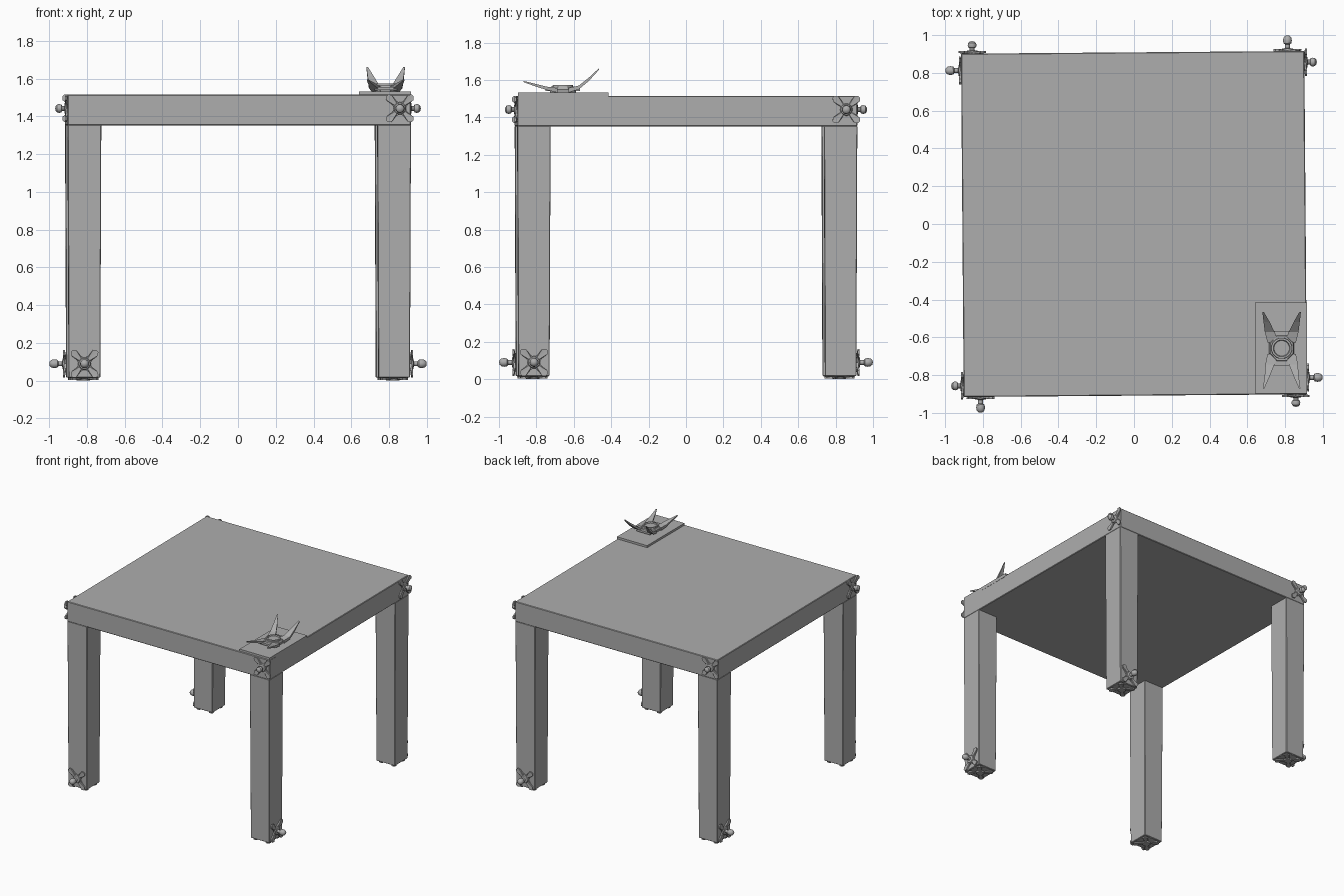
import bpy, bmesh, math
from mathutils import Matrix, Vector

if "Cube" in bpy.data.objects:
    bpy.data.objects.remove(bpy.data.objects["Cube"])

grey = bpy.data.materials.new("mid grey")
grey.diffuse_color = (0.42, 0.42, 0.42, 1)
grey.use_nodes = True
grey.node_tree.nodes["Principled BSDF"].inputs["Base Color"].default_value = grey.diffuse_color

TILT = math.radians(0.45)      # whole table sits very slightly turned
TURN = Matrix.Rotation(TILT, 4, 'Z')


def finish(name, bm, matrix=Matrix(), smooth=False):
    bm.transform(matrix)
    bmesh.ops.recalc_face_normals(bm, faces=bm.faces[:])
    mesh = bpy.data.meshes.new(name)
    bm.to_mesh(mesh)
    bm.free()
    mesh.materials.append(grey)
    ob = bpy.data.objects.new(name, mesh)
    bpy.context.collection.objects.link(ob)
    if smooth:
        bpy.ops.object.select_all(action='DESELECT')
        ob.select_set(True)
        bpy.context.view_layer.objects.active = ob
        bpy.ops.object.shade_smooth_by_angle(angle=math.radians(35))
    return ob


def block(name, lo, hi, matrix=Matrix(), taper=1.0, bevel=0.0):
    bm = bmesh.new()
    bmesh.ops.create_cube(bm, size=1)
    lo, hi = Vector(lo), Vector(hi)
    for v in bm.verts:
        k = taper if v.co.z < 0 else 1
        s = Vector((v.co.x * k, v.co.y * k, v.co.z))
        v.co = (lo + hi) / 2 + s * (hi - lo)
    ob = finish(name, bm, matrix)
    if bevel:
        mod = ob.modifiers.new("soft edge", 'BEVEL')
        mod.width, mod.segments = bevel, 1
    return ob


def lathe(name, profile, matrix, sides=16, smooth=True):
    bm = bmesh.new()
    rings = []
    for r, h in profile:
        if r == 0:
            rings.append([bm.verts.new((0, 0, h))] * sides)
        else:
            rings.append([bm.verts.new((r * math.cos(2 * math.pi * (i + .5) / sides),
                                        r * math.sin(2 * math.pi * (i + .5) / sides), h))
                          for i in range(sides)])
    for a, b in zip(rings, rings[1:]):
        for i in range(sides):
            j = (i + 1) % sides
            quad = list(dict.fromkeys((a[i], a[j], b[j], b[i])))
            bm.faces.new(quad)
    return finish(name, bm, matrix, smooth)


def cross_plate(name, matrix, thick=0.01, lift=0.006):
    """Four-armed plate in local xy, facing +z, with arm tips curling outward."""
    arm = [(.03, 0), (.043, .022), (.072, .044), (.073, .063),
           (.063, .073), (.044, .072), (.022, .043)]
    bm = bmesh.new()
    layers = []
    for base in (0, thick):
        ring = []
        for q in range(4):
            c, s = round(math.cos(q * math.pi / 2)), round(math.sin(q * math.pi / 2))
            for x, y in arm:
                tip = lift if math.hypot(x, y) > .08 else 0
                ring.append(bm.verts.new((c * x - s * y, s * x + c * y, base + tip)))
        layers.append((ring, bm.verts.new((0, 0, base))))
    (low, lc), (high, hc) = layers
    n = len(low)
    for i in range(n):
        j = (i + 1) % n
        bm.faces.new((low[i], low[j], high[j], high[i]))
        bm.faces.new((high[i], high[j], hc))
        bm.faces.new((low[j], low[i], lc))
    return finish(name, bm, matrix)


def knob(name, matrix, length):
    k = length
    lathe(name, [(0, .004), (.034, .008), (.029, .017), (.013, .02), (.013, k * .45),
                 (.021, k * .52), (.024, k * .68), (.021, k * .86), (.012, k * .97), (0, k)], matrix)


# Table top
block("table_top", (-.909, -.909, 1.352), (.909, .909, 1.515), TURN, bevel=.004)

SIDES = ("front", "right", "back", "left")
for k, side in enumerate(SIDES):
    spin = Matrix.Rotation(k * math.pi / 2 + TILT, 4, 'Z')

    # Leg, slightly narrower at the foot
    block(side + "_leg", (-.909, -.909, .018), (-.731, -.909 + .178, 1.355), spin,
          taper=.94, bevel=.003)

    # Foot pad and cross plate under the leg
    under = spin @ Matrix.Translation((-.82, -.82, .024)) @ Matrix.Rotation(math.pi, 4, 'X')
    lathe(side + "_foot_pad", [(0, 0), (.083, 0), (.08, .008), (.035, .012),
                               (.03, .022), (0, .024)], under, sides=12)
    cross_plate(side + "_foot_plate", under @ Matrix.Translation((0, 0, .004)))

    # Knobbed cross plates: one by the foot, one at the opposite upper corner
    for where, x, z, length, out in (("lower", -.82, .09, .088, .905),
                                     ("upper", .85, 1.442, .068, .907)):
        frame = spin @ Matrix.Translation((x, -out, z)) @ Matrix.Rotation(math.pi / 2, 4, 'X')
        cross_plate(f"{side}_{where}_bracket", frame)
        knob(f"{side}_{where}_knob", frame, length)

# Base plate of the corner ornament
block("ornament_base", (.642, -.897, 1.505), (.915, -.415, 1.532))

# Ornament hub: tapered octagonal block with a raised ring and dished centre
HUB = Matrix.Translation((.782, -.658, 1.53))
lathe("ornament_hub", [(0, 0), (.068, 0), (.072, .02), (.064, .034), (0, .034)],
      HUB @ Matrix.Diagonal((1, 1.08, 1, 1)), sides=8, smooth=False)
lathe("ornament_ring", [(.057, .03), (.055, .043), (.045, .044), (.041, .036), (0, .036)], HUB)


def horn(name, path, widths, thick):
    """Tapered blade swept along a path, widened across x."""
    bm = bmesh.new()
    rings = []
    for p, w, t in zip(path, widths, thick):
        rings.append([bm.verts.new((p[0] + sx * w, p[1], p[2] + sz * t))
                      for sx, sz in ((-1, -1), (1, -1), (1, 1), (-1, 1))])
    for a, b in zip(rings, rings[1:]):
        for i in range(4):
            j = (i + 1) % 4
            bm.faces.new((a[i], a[j], b[j], b[i]))
    bm.faces.new(rings[0])
    bm.faces.new(rings[-1])
    finish(name, bm, HUB)


# Four horns: the rear pair rises steeply, the front pair lies lower
for label, s in (("left", -1), ("right", 1)):
    horn(label + "_rear_horn",
         [(s * .045, .03, .015), (s * .063, .085, .03), (s * .08, .14, .075), (s * .098, .192, .128)],
         (.03, .026, .016, .004), (.012, .01, .009, .004))
    horn(label + "_front_horn",
         [(s * .045, -.03, .015), (s * .062, -.085, .025), (s * .076, -.145, .042), (s * .095, -.212, .062)],
         (.03, .024, .014, .004), (.012, .009, .007, .003))

# Webs joining each pair of horns to the hub
for label, s in (("rear", 1), ("front", -1)):
    y0, y1 = sorted((s * .05, s * .092))
    block(label + "_web", (-.06, y0, .01), (.06, y1, .026), HUB)
